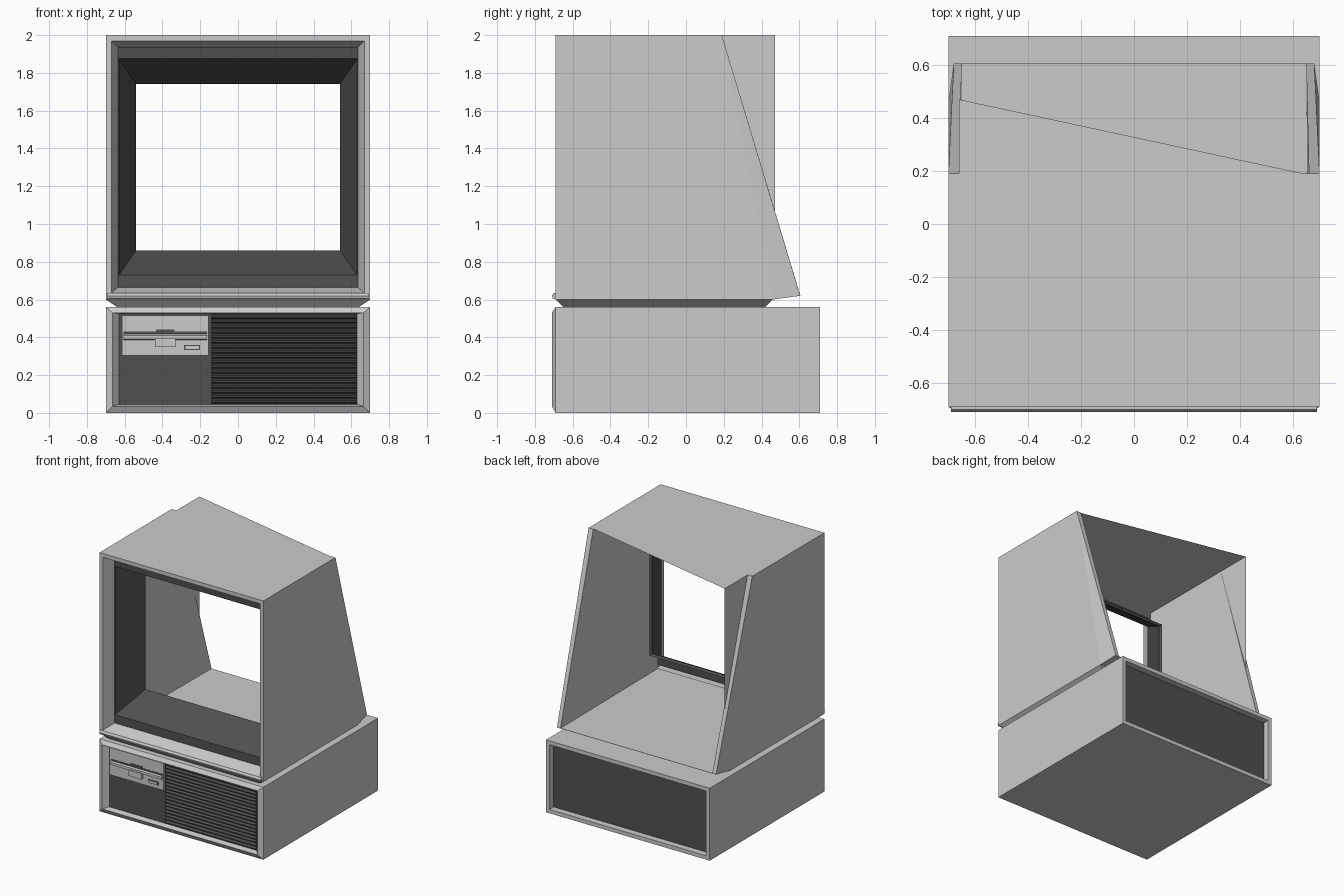
import bpy, bmesh

if "Cube" in bpy.data.objects:
    bpy.data.objects.remove(bpy.data.objects["Cube"])

dark = bpy.data.materials.new("dark_plastic")
dark.diffuse_color = (0.08, 0.08, 0.08, 1)
dark.use_nodes = True
dark.node_tree.nodes["Principled BSDF"].inputs["Base Color"].default_value = dark.diffuse_color


def make(name, verts, faces, mat=None, fix=True):
    bm = bmesh.new()
    vs = [bm.verts.new(v) for v in verts]
    for f in faces:
        bm.faces.new([vs[i] for i in f])
    bmesh.ops.remove_doubles(bm, verts=bm.verts, dist=1e-5)
    if fix:
        bmesh.ops.recalc_face_normals(bm, faces=bm.faces)
    me = bpy.data.meshes.new(name)
    bm.to_mesh(me)
    bm.free()
    ob = bpy.data.objects.new(name, me)
    bpy.context.collection.objects.link(ob)
    if mat:
        me.materials.append(mat)
    return ob


def loft(name, rings, mat=None, cap_start=False, cap_end=False, fix=True):
    """Bridge a list of four-point rings."""
    verts = [p for r in rings for p in r]
    faces = []
    for k in range(len(rings) - 1):
        a, b = 4 * k, 4 * k + 4
        faces += [(a + i, a + (i + 1) % 4, b + (i + 1) % 4, b + i) for i in range(4)]
    n = len(verts)
    if cap_start:
        faces.append((3, 2, 1, 0))
    if cap_end:
        faces.append((n - 4, n - 3, n - 2, n - 1))
    return make(name, verts, faces, mat, fix)


def front_ring(hx, z0, z1, y):
    return [(-hx, y, z0), (hx, y, z0), (hx, y, z1), (-hx, y, z1)]


def box(name, x0, x1, y0, y1, z0, z1, mat=None):
    rings = [[(x0, y, z0), (x1, y, z0), (x1, y, z1), (x0, y, z1)] for y in (y0, y1)]
    return loft(name, rings, mat, True, True)


def extrude_x(name, profile, x0, x1, mat=None):
    """Extrude a closed (y, z) profile along x."""
    n = len(profile)
    verts = [(x, y, z) for x in (x0, x1) for y, z in profile]
    faces = [(i, (i + 1) % n, n + (i + 1) % n, n + i) for i in range(n)]
    faces += [tuple(range(n)), tuple(range(2 * n - 1, n - 1, -1))]
    return make(name, verts, faces, mat)


# Base unit: chamfered front frame, recessed dark panels front and back
loft("base_case", [front_ring(*r) for r in (
    (0.67, 0.03, 0.53, 0.66), (0.67, 0.03, 0.53, 0.71), (0.7, 0, 0.56, 0.71),
    (0.7, 0, 0.56, -0.69), (0.665, 0.035, 0.53, -0.71), (0.63, 0.045, 0.525, -0.67))])
box("base_back_panel", -0.67, 0.67, 0.65, 0.66, 0.03, 0.53, dark)
box("base_front_panel", -0.63, 0.63, -0.67, -0.65, 0.045, 0.525, dark)

# Ventilation grille: sawtooth profile
slats, z0, z1 = 18, 0.048, 0.522
step = (z1 - z0) / slats
teeth = [(-0.665, z0)]
for i in range(slats):
    z = z0 + i * step
    teeth += [(-0.672, z + 0.1 * step), (-0.692, z + 0.4 * step),
              (-0.692, z + 0.7 * step), (-0.672, z + step)]
teeth.append((-0.665, z1))
extrude_x("vent_grille", teeth, -0.14, 0.63, dark)

# Disk drive
box("drive_face", -0.615, -0.155, -0.688, -0.66, 0.305, 0.515)
box("drive_slot", -0.605, -0.165, -0.69, -0.68, 0.418, 0.43, dark)
extrude_x("drive_ledge", [(-0.685, 0.385), (-0.70, 0.39), (-0.70, 0.41), (-0.685, 0.418)],
          -0.605, -0.165)
box("drive_lever", -0.44, -0.33, -0.708, -0.68, 0.35, 0.395)
box("drive_notch", -0.435, -0.335, -0.691, -0.68, 0.43, 0.442, dark)
box("drive_button_rim", -0.285, -0.2, -0.69, -0.68, 0.332, 0.36, dark)
box("drive_button", -0.279, -0.206, -0.694, -0.68, 0.338, 0.354)

# Tapered neck between base and monitor
loft("neck", [[(-h, a, z), (h, a, z), (h, b, z), (-h, b, z)]
              for h, a, b, z in ((0.64, -0.65, 0.42, 0.56), (0.7, -0.69, 0.46, 0.6))],
     None, True, True)

# Monitor front frame, lip and dark screen bezel
loft("monitor_frame", [front_ring(*r) for r in (
    (0.7, 0.6, 2.0, -0.69), (0.67, 0.635, 1.97, -0.69), (0.635, 0.665, 1.935, -0.6))],
    None, fix=False)
extrude_x("monitor_lip", [(-0.69, 0.6), (-0.705, 0.605), (-0.71, 0.62), (-0.7, 0.635),
                          (-0.69, 0.635)], -0.69, 0.69)
bezel = loft("screen_bezel", [front_ring(*r) for r in (
    (0.635, 0.665, 1.935, -0.6), (0.63, 0.73, 1.875, -0.598), (0.54, 0.86, 1.74, -0.36))],
    dark, fix=False)
mod = bezel.modifiers.new("thickness", "SOLIDIFY")
mod.thickness = 0.025
mod.offset = -1

# Monitor side walls: bent outer skin, slanted back rim, inner skin
for side, s in (("right", 1), ("left", -1)):
    pts = [(0.7, -0.69, 0.6), (0.7, -0.69, 2), (0.7, 0.19, 2), (0.7, 0.46, 0.6),
           (0.68, 0.605, 0.62), (0.66, -0.6, 0.622), (0.66, -0.6, 2),
           (0.66, 0.19, 2), (0.65, 0.605, 0.622)]
    faces = [(0, 3, 2, 1), (3, 4, 2), (4, 8, 7, 2), (5, 6, 7, 8)]
    if s < 0:
        faces = [f[::-1] for f in faces]
    make(side + "_wall", [(s * x, y, z) for x, y, z in pts], faces, fix=False)

# Left inner wall stands past the slanted rim
make("left_inner_wall", [(-0.66, -0.6, 0.622), (-0.66, 0.47, 0.622),
                         (-0.66, 0.47, 2), (-0.66, -0.6, 2)], [(0, 3, 2, 1)], fix=False)

# Top with its skewed back edge
make("monitor_top", [(0.7, -0.69, 2), (0.7, 0.19, 2), (0.64, 0.19, 2), (-0.66, 0.47, 2),
                     (-0.66, 0.19, 2), (-0.7, 0.19, 2), (-0.7, -0.69, 2)],
     [tuple(range(7))], fix=False)

# Floor: flat underside, raised back strip and inner surface
make("monitor_floor", [(-0.7, -0.69, 0.6), (0.7, -0.69, 0.6), (0.7, 0.46, 0.6),
                       (-0.7, 0.46, 0.6), (0.68, 0.605, 0.62), (-0.68, 0.605, 0.62),
                       (-0.66, -0.6, 0.622), (0.66, -0.6, 0.622),
                       (0.65, 0.605, 0.622), (-0.65, 0.605, 0.622)],
     [(3, 2, 1, 0), (5, 4, 2, 3), (6, 7, 8, 9), (4, 5, 9, 8)], fix=False)
